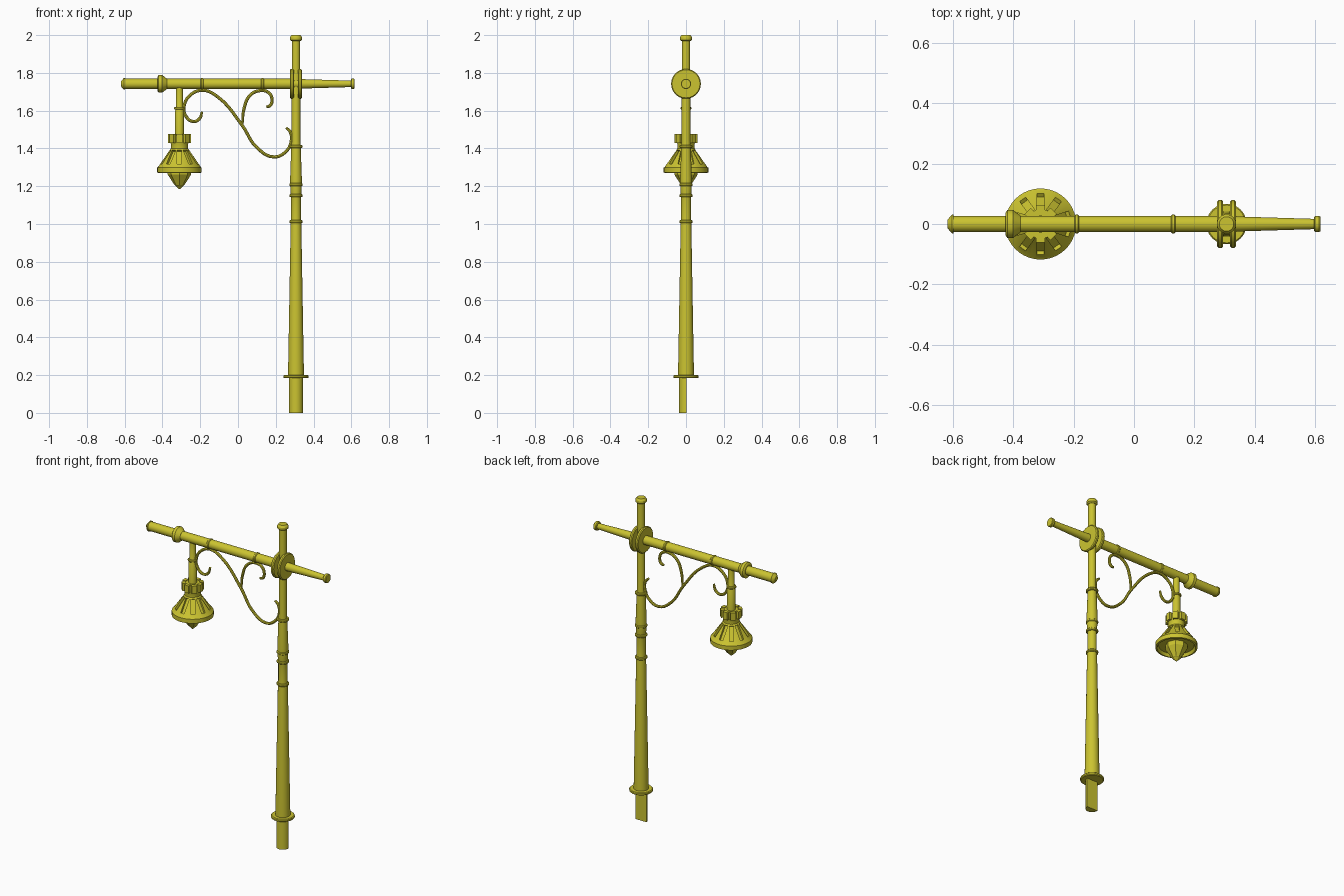
import bpy, bmesh, math
from mathutils import Matrix, Vector

if "Cube" in bpy.data.objects:
    bpy.data.objects.remove(bpy.data.objects["Cube"])

PX, LX, BZ = 0.307, -0.31, 1.742      # post x, lamp x, crossbar height
mat = bpy.data.materials.new("yellow_paint")
mat.diffuse_color = (0.60, 0.55, 0.03, 1)
mat.use_nodes = True
mat.node_tree.nodes["Principled BSDF"].inputs["Base Color"].default_value = mat.diffuse_color


def finish(name, bm, smooth=True):
    bmesh.ops.recalc_face_normals(bm, faces=bm.faces)
    me = bpy.data.meshes.new(name)
    bm.to_mesh(me)
    bm.free()
    ob = bpy.data.objects.new(name, me)
    bpy.context.collection.objects.link(ob)
    me.materials.append(mat)
    if smooth:
        shade(ob)
    return ob


def shade(ob):
    bpy.ops.object.select_all(action='DESELECT')
    ob.select_set(True)
    bpy.context.view_layer.objects.active = ob
    bpy.ops.object.shade_smooth_by_angle(angle=math.radians(30))


def lathe(name, profile, origin, along_x=False, n=24, smooth=True):
    """Turn (radius, height) pairs round an axis and cap both ends."""
    bm = bmesh.new()
    rings = []
    for r, h in profile:
        ring = []
        for i in range(n):
            a = 2 * math.pi * i / n
            u, v = r * math.cos(a), r * math.sin(a)
            p = Vector((h, u, v)) if along_x else Vector((u, v, h))
            ring.append(bm.verts.new(p + Vector(origin)))
        rings.append(ring)
    for a, b in zip(rings, rings[1:]):
        for i in range(n):
            j = (i + 1) % n
            bm.faces.new((a[i], a[j], b[j], b[i]))
    bm.faces.new(rings[0][::-1])
    bm.faces.new(rings[-1])
    return finish(name, bm, smooth)


def collar(name, r, h, w, origin, along_x=False):
    c = w * 0.25
    return lathe(name, [(r - c, h - w / 2), (r, h - w / 2 + c), (r, h + w / 2 - c),
                        (r - c, h + w / 2)], origin, along_x)


# Post: half-round foot, tapered shaft, rings and cap
bm = bmesh.new()
arc = [bm.verts.new((PX + 0.038 * math.cos(a), 0.003 + 0.04 * math.sin(a), 0))
       for a in (math.pi + math.pi * i / 12 for i in range(13))]
foot = bm.faces.new(arc)
ext = bmesh.ops.extrude_face_region(bm, geom=[foot], use_keep_orig=True)
bmesh.ops.translate(bm, vec=(0, 0, 0.19),
                    verts=[g for g in ext['geom'] if isinstance(g, bmesh.types.BMVert)])
finish("post_foot", bm)
P = (PX, 0, 0)
lathe("post_shaft", [(0.042, 0.19), (0.042, 0.21), (0.028, 1.01), (0.026, 1.03), (0.026, 1.15),
                     (0.028, 1.16), (0.031, 1.21), (0.031, 1.24), (0.025, 1.41),
                     (0.023, 1.44), (0.022, 1.98)], P)
collar("post_flange", 0.067, 0.192, 0.017, P)
for i, z in enumerate((1.012, 1.15, 1.208, 1.41)):
    collar(f"post_ring_{i}", 0.035, z, 0.016, P)
lathe("post_cap", [(0.024, 1.968), (0.032, 1.975), (0.032, 1.988), (0.024, 2.0)], P)

# Crossbar with end pieces, collar, clamps
B = (0, 0, BZ)
lathe("crossbar", [(0.027, -0.6), (0.027, 0.31), (0.025, 0.335), (0.017, 0.6)], B, True)
lathe("crossbar_left_tip", [(0.031, -0.598), (0.031, -0.604), (0.014, -0.619)], B, True)
lathe("crossbar_right_cap", [(0.023, 0.597), (0.027, 0.601), (0.027, 0.614),
                             (0.024, 0.618)], B, True)
lathe("crossbar_collar", [(0.038, -0.426), (0.047, -0.42), (0.047, -0.402),
                          (0.028, -0.377)], B, True)
for i, x in enumerate((-0.19, 0.13)):
    collar(f"crossbar_ring_{i}", 0.031, x, 0.015, B, True)
for side in (-1, 1):
    collar(f"clamp_disc_{side}", 0.079, PX + side * 0.021, 0.02, B, True)

# Lamp hanger and toothed collar
L = (LX, 0, 0)
lathe("lamp_hanger", [(0.018, 1.74), (0.018, 1.61), (0.023, 1.6), (0.023, 1.45)], L)
collar("hanger_ring", 0.028, 1.612, 0.014, L)
lathe("lamp_neck", [(0.046, 1.398), (0.046, 1.425), (0.049, 1.432), (0.049, 1.472)], L)
bm = bmesh.new()
for i in range(8):
    M = (Matrix.Translation((LX, 0, 1.453)) @ Matrix.Rotation(i * math.pi / 4, 4, 'Z')
         @ Matrix.Translation((0.05, 0, 0)) @ Matrix.Diagonal((0.022, 0.03, 0.046, 1)))
    bmesh.ops.create_cube(bm, size=1, matrix=M)
finish("lamp_neck_teeth", bm)

# Lamp shade with ten recessed slots
shade_ob = lathe("lamp_shade", [(0.03, 1.405), (0.042, 1.405), (0.113, 1.302), (0.118, 1.298),
                                (0.118, 1.272), (0.108, 1.27), (0.1, 1.288), (0.03, 1.288)],
                 L, n=40)
slope = math.atan2(0.103, 0.071)
bm = bmesh.new()
for i in range(10):
    M = (Matrix.Translation((LX, 0, 1.355)) @ Matrix.Rotation(math.pi / 2 + i * math.pi / 5, 4, 'Z')
         @ Matrix.Translation((0.0765, 0, 0)) @ Matrix.Rotation(slope, 4, 'Y')
         @ Matrix.Diagonal((0.088, 0.024, 0.028, 1)))
    bmesh.ops.create_cube(bm, size=1, matrix=M)
cutter = finish("slot_cutter", bm, False)
cutter.hide_render = True
mod = shade_ob.modifiers.new("slots", 'BOOLEAN')
mod.object, mod.operation, mod.solver = cutter, 'DIFFERENCE', 'EXACT'
bpy.context.view_layer.objects.active = shade_ob
bpy.ops.object.modifier_apply(modifier=mod.name)
bpy.data.objects.remove(cutter)
shade(shade_ob)

# Faceted glass below the shade
lathe("lamp_glass", [(0.062, 1.29), (0.062, 1.262), (0.026, 1.206), (0.02, 1.202),
                     (0.003, 1.185)], L, n=8, smooth=False)


# Scroll bracket
def scroll(name, pts):
    cu = bpy.data.curves.new(name, 'CURVE')
    cu.dimensions = '3D'
    cu.bevel_depth, cu.bevel_resolution, cu.resolution_u = 0.0085, 2, 5
    sp = cu.splines.new('BEZIER')
    sp.bezier_points.add(len(pts) - 1)
    for i, (bp, (x, z)) in enumerate(zip(sp.bezier_points, pts)):
        bp.co = (x, 0, z)
        bp.handle_left_type = bp.handle_right_type = 'AUTO'
        bp.radius = 0.75 if i in (0, len(pts) - 1) else 1
    cu.use_fill_caps = True
    tmp = bpy.data.objects.new(name, cu)
    bpy.context.collection.objects.link(tmp)
    dg = bpy.context.evaluated_depsgraph_get()
    me = bpy.data.meshes.new_from_object(tmp.evaluated_get(dg))
    bpy.data.objects.remove(tmp)
    ob = bpy.data.objects.new(name, me)
    bpy.context.collection.objects.link(ob)
    me.materials.clear()
    me.materials.append(mat)
    shade(ob)


scroll("scroll_main", [(-0.19, 1.595), (-0.205, 1.556), (-0.24, 1.543), (-0.278, 1.575),
                       (-0.285, 1.625), (-0.255, 1.68), (-0.19, 1.708), (-0.11, 1.675),
                       (0.02, 1.525), (0.1, 1.405), (0.19, 1.355), (0.255, 1.385),
                       (0.282, 1.44), (0.275, 1.49), (0.254, 1.51)])
scroll("scroll_branch", [(0.022, 1.52), (0.033, 1.615), (0.063, 1.68), (0.115, 1.706),
                         (0.163, 1.695), (0.18, 1.655), (0.168, 1.625), (0.15, 1.621)])
